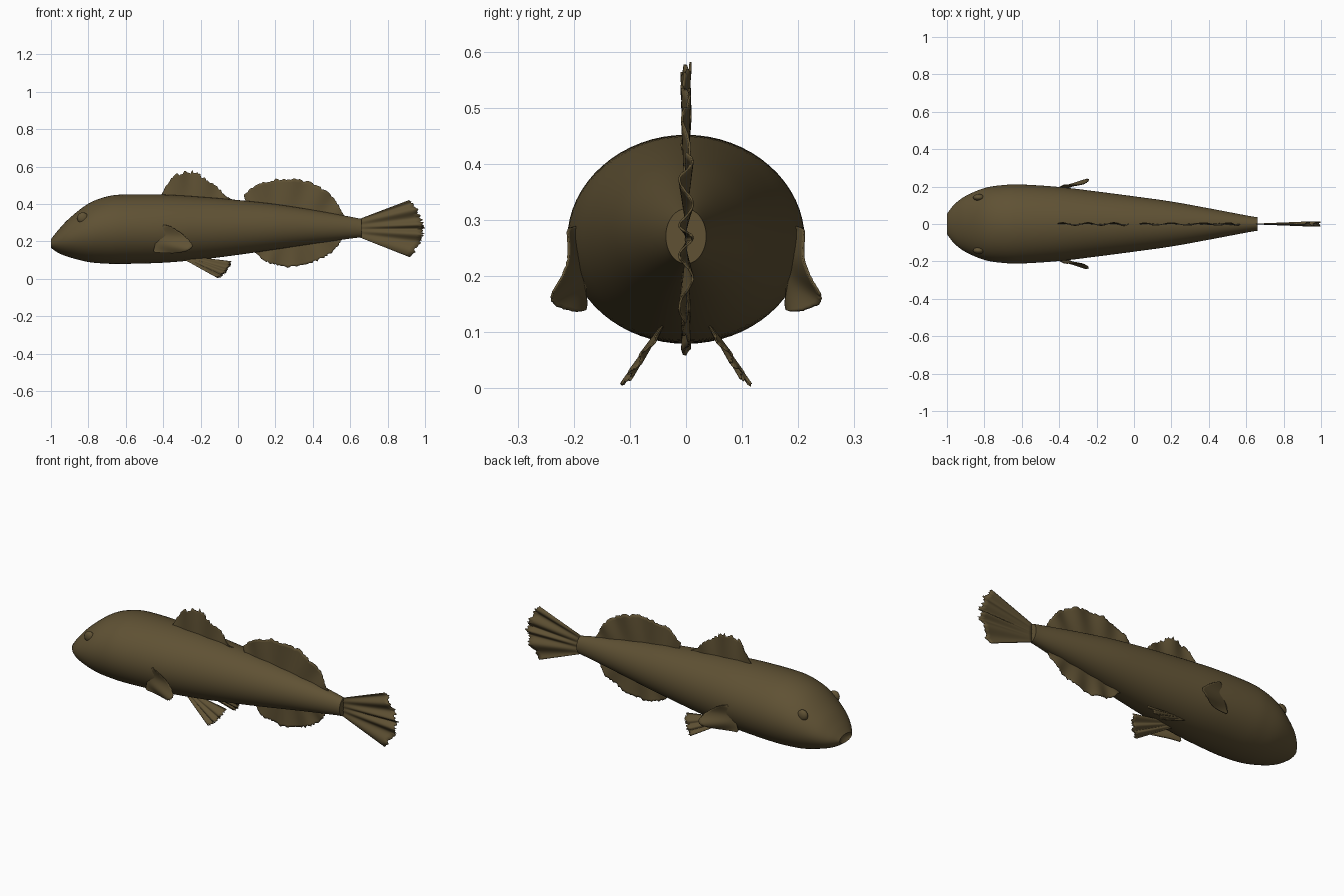
import bpy, bmesh, math, random
from mathutils import Vector

random.seed(4)
cube = bpy.data.objects.get("Cube")
if cube:
    bpy.data.objects.remove(cube, do_unlink=True)

skin = bpy.data.materials.new("olive_brown_skin")
skin.use_nodes = True
skin.diffuse_color = (0.115, 0.083, 0.034, 1)
bsdf = skin.node_tree.nodes["Principled BSDF"]
bsdf.inputs["Base Color"].default_value = skin.diffuse_color
bsdf.inputs["Roughness"].default_value = 0.8


def spline(points, t):
    """Smooth curve through the points, t from 0 to 1."""
    pts = [Vector(p) for p in points]
    if len(pts) == 2:
        return pts[0].lerp(pts[1], t)
    s = t * (len(pts) - 1)
    i = min(int(s), len(pts) - 2)
    f = s - i
    b, c = pts[i], pts[i + 1]
    a = pts[i - 1] if i else 2 * b - c
    d = pts[i + 2] if i + 2 < len(pts) else 2 * c - b
    return b + 0.5 * f * (c - a + f * (2 * a - 5 * b + 4 * c - d + f * (3 * (b - c) + d - a)))


def finish(name, bm, angle=40):
    bmesh.ops.recalc_face_normals(bm, faces=bm.faces)
    mesh = bpy.data.meshes.new(name)
    bm.to_mesh(mesh)
    bm.free()
    mesh.materials.append(skin)
    ob = bpy.data.objects.new(name, mesh)
    bpy.context.collection.objects.link(ob)
    bpy.ops.object.select_all(action="DESELECT")
    bpy.context.view_layer.objects.active = ob
    ob.select_set(True)
    bpy.ops.object.shade_smooth_by_angle(angle=math.radians(angle))
    return ob


def bridge(bm, rows, closed):
    for r, s in zip(rows, rows[1:]):
        n = len(r)
        for i in range(n if closed else n - 1):
            j = (i + 1) % n
            bm.faces.new((r[i], r[j], s[j], s[i]))


# Body: elliptical sections (x, top, bottom, half width)
STATIONS = [
    (-1.0, .212, .165, .055), (-.96, .262, .138, .105), (-.9, .325, .115, .15),
    (-.8, .402, .09, .192), (-.7, .44, .081, .208), (-.6, .451, .08, .211),
    (-.4, .45, .086, .198), (-.2, .438, .103, .174), (0, .421, .128, .148),
    (.2, .399, .157, .12), (.4, .368, .187, .084), (.6, .332, .215, .046),
    (.66, .32, .222, .036)]
bm = bmesh.new()
rings = []
for k in range(73):
    x, top, bottom, half = spline(STATIONS, k / 72)
    mid, tall = (top + bottom) / 2, (top - bottom) / 2
    rings.append([bm.verts.new((x, half * math.cos(a), mid + tall * math.sin(a)))
                  for a in (math.tau * i / 64 for i in range(64))])
bridge(bm, rings, True)
bm.faces.new(rings[-1])
# Slightly sunken mouth
mouth = bm.verts.new((-.975, 0, .188))
for i in range(64):
    bm.faces.new((rings[0][i], rings[0][i - 1], mouth))
finish("body", bm)

# Low eye bumps on both sides of the head
for side, label in ((1, "left"), (-1, "right")):
    bm = bmesh.new()
    bmesh.ops.create_uvsphere(bm, u_segments=24, v_segments=12, radius=.03)
    for v in bm.verts:
        v.co.y *= .6
        v.co += Vector((-.83, side * .142, .325))
    finish(label + "_eye", bm)


def fin(name, base, rim, place, cols=60, rows=10, jag=.05):
    """Thin ragged sheet from a base line to a rim; place gives y."""
    bm = bmesh.new()
    ragged = [1 - jag * random.random() for _ in range(cols + 1)]
    grid = []
    for r in range(rows + 1):
        line = []
        for c in range(cols + 1):
            u, v = c / cols, r / rows
            reach = v * (1 + (ragged[c] - 1) * v ** 4)
            p = spline(base, u).lerp(spline(rim, u), reach)
            line.append(bm.verts.new((p.x, place(p.x, p.y, u, v), p.y)))
        grid.append(line)
    bridge(bm, grid, False)
    ob = finish(name, bm, 60)
    mod = ob.modifiers.new("thickness", "SOLIDIFY")
    mod.thickness = .004
    mod.offset = 0


def ripple(waves, amount):
    return lambda x, z, u, v: amount * v * math.sin(waves * math.tau * u)


# Fins along the middle
fin("front_dorsal_fin", [(-.41, .42), (-.03, .4)],
    [(-.41, .45), (-.36, .54), (-.3, .578), (-.24, .583), (-.18, .55),
     (-.12, .505), (-.07, .45), (-.03, .425)], ripple(3, .008), jag=.14)
fin("rear_dorsal_fin", [(.05, .38), (.53, .31)],
    [(.03, .45), (.09, .5), (.18, .532), (.28, .54), (.38, .522), (.47, .475),
     (.53, .41), (.57, .335)], ripple(4, .007), jag=.07)
fin("anal_fin", [(.12, .18), (.52, .24)],
    [(.09, .14), (.14, .095), (.21, .066), (.29, .058), (.38, .075), (.46, .11),
     (.52, .155), (.56, .215)], ripple(4, .007), jag=.08)
fin("tail_fin", [(.645, .318), (.645, .224)],
    [(.93, .425), (.965, .37), (.995, .3), (1.0, .26), (.985, .2), (.93, .112)],
    ripple(4, .012), jag=.06)

# Paired fins
for side, label in ((1, "left"), (-1, "right")):
    fin(label + "_pectoral_fin", [(-.42, .275), (-.452, .15)],
        [(-.4, .29), (-.36, .28), (-.29, .235), (-.24, .18), (-.265, .15),
         (-.34, .137), (-.445, .14)],
        lambda x, z, u, v: side * (.178 + .26 * (x + .45)
                                   + .011 * v * math.sin(2 * math.tau * u)), jag=.04)
    fin(label + "_pelvic_fin", [(-.31, .115), (-.25, .12)],
        [(-.1, .0), (-.075, .022), (-.05, .05), (-.03, .093)],
        lambda x, z, u, v: side * (.05 + .65 * (.1 - z)
                                   + .006 * v * math.sin(3 * math.tau * u)), jag=.06)
